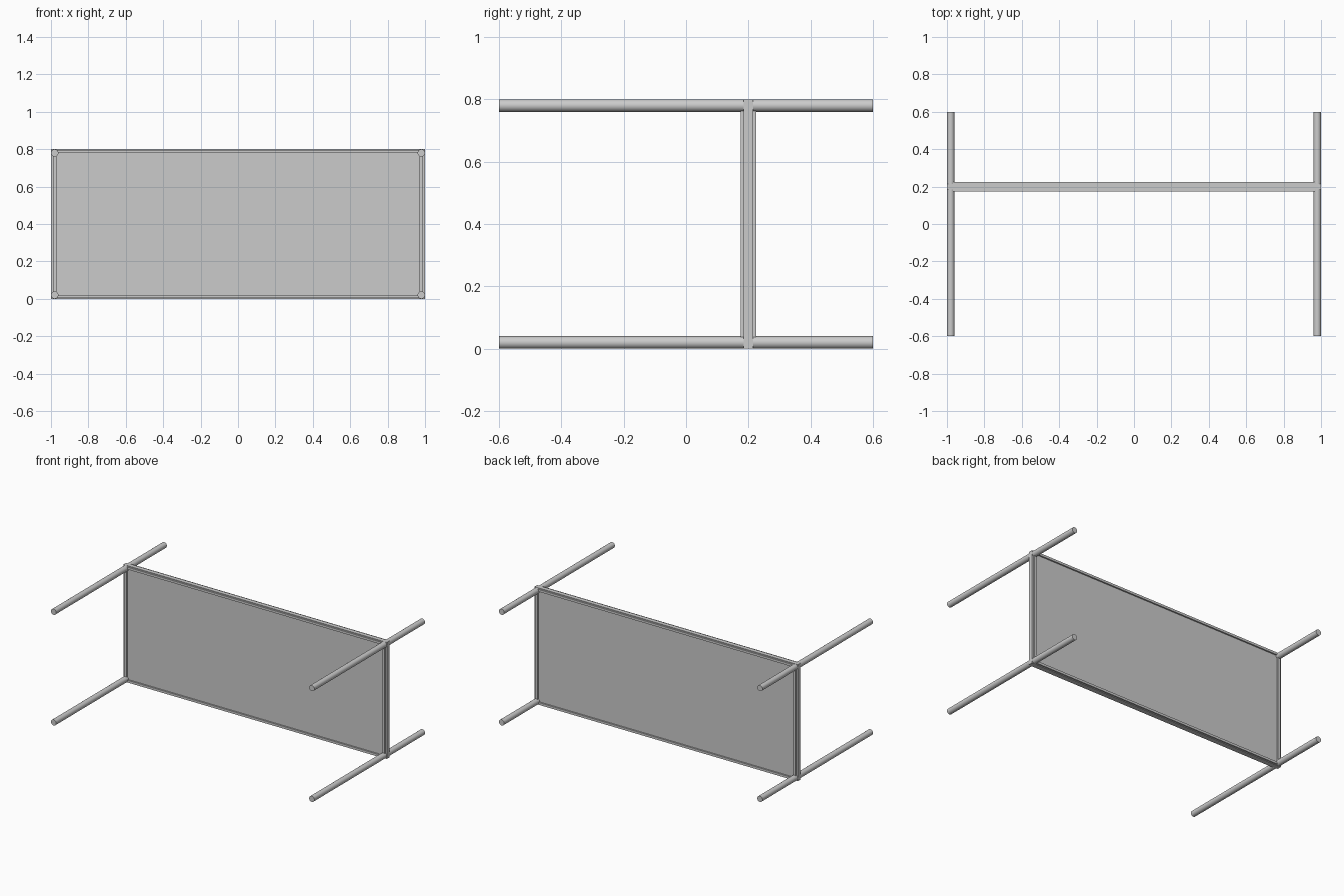
import bpy
import math

if "Cube" in bpy.data.objects:
    bpy.data.objects.remove(bpy.data.objects["Cube"])

PANEL_Y = 0.2


def box(name, center, size):
    bpy.ops.mesh.primitive_cube_add(size=1, location=center)
    ob = bpy.context.object
    ob.name = name
    ob.scale = size
    bpy.ops.object.transform_apply(location=False, rotation=False, scale=True)
    return ob


# Thin main board standing on its long edge
box("board", (0, PANEL_Y, 0.4), (2.0, 0.03, 0.8))

# Raised rim rails, a little inside the board edge
for label, z in (("lower", 0.012), ("upper", 0.788)):
    box(label + "_rail", (0, PANEL_Y, z), (1.96, 0.05, 0.016))
for label, x in (("left", -0.98), ("right", 0.98)):
    box(label + "_rail", (x, PANEL_Y, 0.4), (0.02, 0.05, 0.76))

# Four round poles passing through the corners
for side, x in (("left", -0.98), ("right", 0.98)):
    for level, z in (("lower", 0.02), ("upper", 0.78)):
        bpy.ops.mesh.primitive_cylinder_add(
            vertices=24, radius=0.02, depth=1.2,
            location=(x, 0, z), rotation=(math.pi / 2, 0, 0))
        pole = bpy.context.object
        pole.name = f"{side}_{level}_pole"
        bpy.ops.object.shade_smooth_by_angle(angle=math.radians(40))
